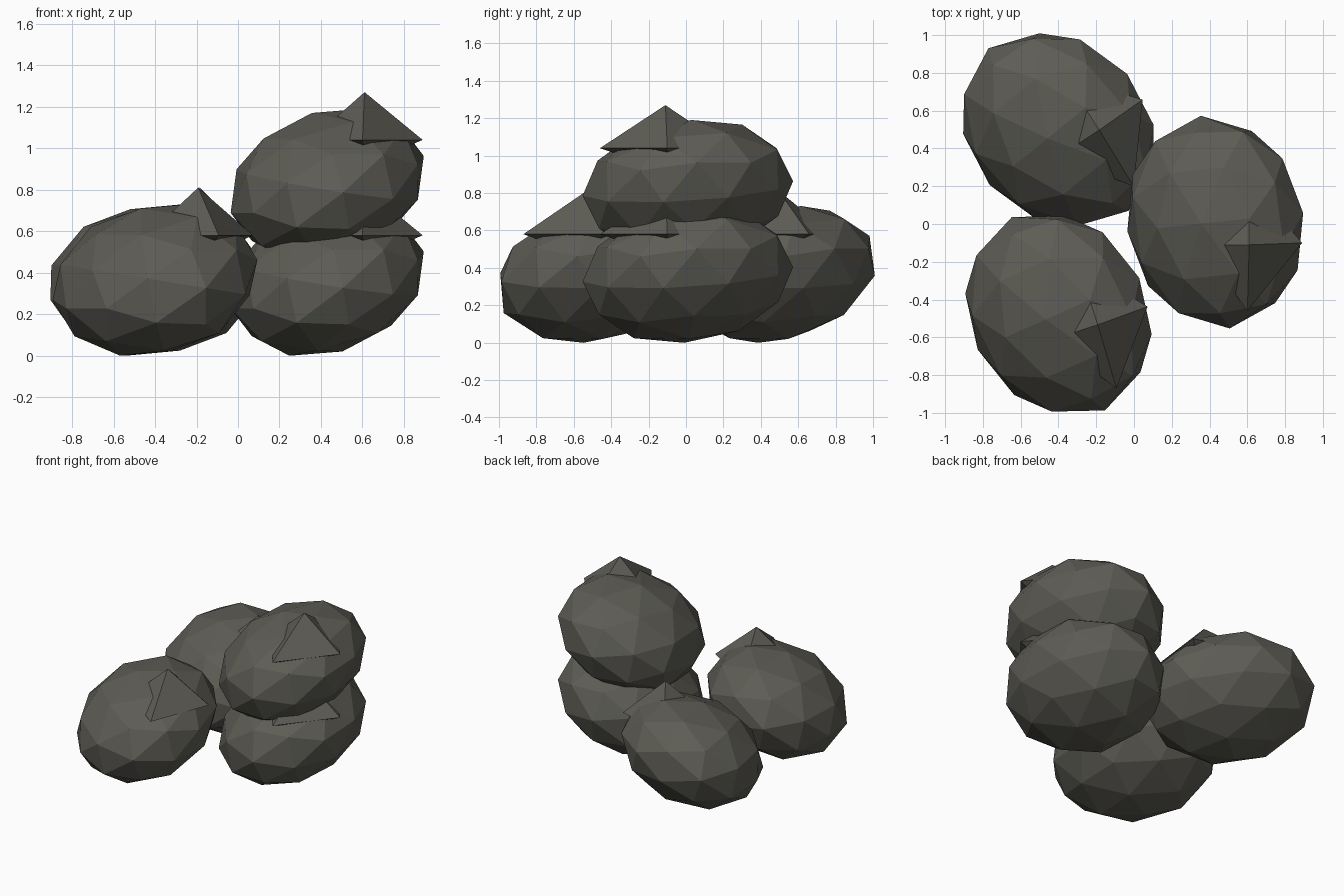
import bpy, bmesh, math
from mathutils import Matrix, Vector

if "Cube" in bpy.data.objects:
    bpy.data.objects.remove(bpy.data.objects["Cube"])

cloth = bpy.data.materials.new("dark_sackcloth")
cloth.diffuse_color = (0.11, 0.107, 0.09, 1)
cloth.use_nodes = True
cloth.node_tree.nodes["Principled BSDF"].inputs["Base Color"].default_value = cloth.diffuse_color

# Leaning, flattened shape of a filled sack
SLUMP = Matrix(((0.476, -0.035, 0.0, 0),
                (0.0, 0.565, 0.0, 0),
                (0.078, 0.046, 0.362, 0),
                (0, 0, 0, 1)))
FACET_TURN = (Matrix.Rotation(math.radians(5), 4, 'Z')
              @ Matrix.Rotation(math.radians(-40.7), 4, 'Y'))


def add_object(name, bm, place):
    bmesh.ops.recalc_face_normals(bm, faces=bm.faces)
    mesh = bpy.data.meshes.new(name)
    bm.to_mesh(mesh)
    bm.free()
    mesh.materials.append(cloth)
    obj = bpy.data.objects.new(name, mesh)
    obj.matrix_world = place
    bpy.context.collection.objects.link(obj)


def sack_body(name, place):
    bm = bmesh.new()
    bmesh.ops.create_icosphere(bm, subdivisions=2, radius=1)
    bm.transform(SLUMP @ FACET_TURN)
    add_object(name, bm, place)


def sack_tip(name, place):
    # Four-sided peak with a pointed underside, half buried in the sack
    bm = bmesh.new()
    top = bm.verts.new((0, 0, 0.23))
    under = bm.verts.new((0, 0, -0.12))
    rim = [bm.verts.new(p) for p in
           ((0.28, 0.01, 0), (0, 0.34, 0), (-0.26, 0, 0), (-0.01, -0.35, 0))]
    for a, b in zip(rim, rim[1:] + rim[:1]):
        bm.faces.new((a, b, top))
        bm.faces.new((b, a, under))
    add_object(name, bm, place @ Matrix.Translation((0.18, -0.12, 0.215)))


# Sacks: centre and turn about the vertical
sacks = {
    "front_left": ((-0.40, -0.475, 0.365), 18),
    "back_left": ((-0.40, 0.50, 0.365), 33),
    "right_lower": ((0.43, 0.01, 0.365), 0),
    "right_upper": ((0.43, 0.01, 0.825), 0),
}
for name, (centre, turn) in sacks.items():
    place = Matrix.Translation(Vector(centre)) @ Matrix.Rotation(math.radians(turn), 4, 'Z')
    sack_body(name + "_sack", place)
    sack_tip(name + "_sack_tip", place)
